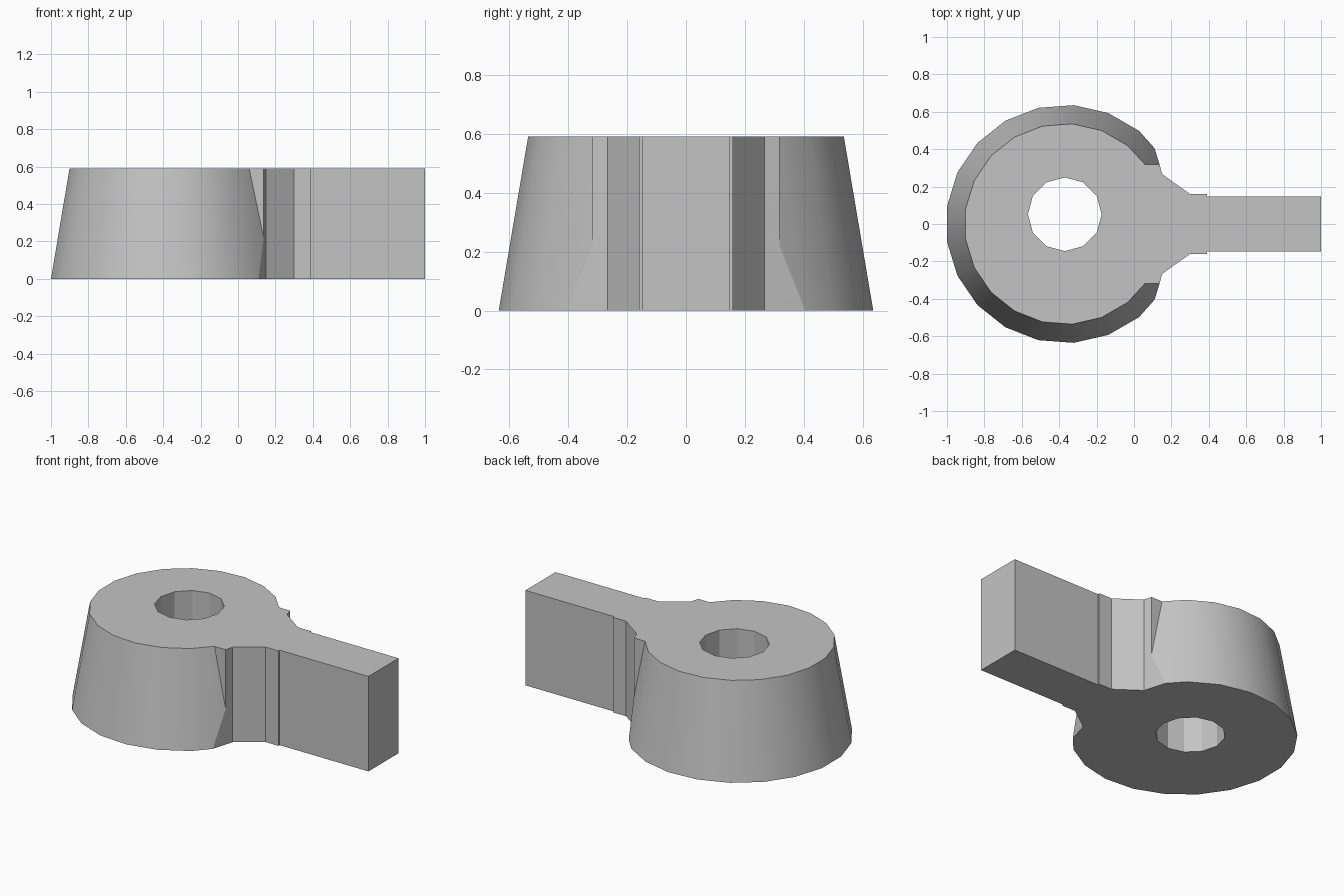
import bpy, bmesh
from math import sin, cos, pi, radians

cube = bpy.data.objects.get("Cube")
if cube:
    bpy.data.objects.remove(cube, do_unlink=True)

HEIGHT = 0.59
HUB_X = -0.37
STEP = 2 * pi / 21

grey = bpy.data.materials.new("plain_grey")
grey.use_nodes = True
colour = (0.55, 0.55, 0.55, 1)
grey.diffuse_color = colour
grey.node_tree.nodes["Principled BSDF"].inputs["Base Color"].default_value = colour

bm = bmesh.new()


def hub_arc(radius):
    """Half of the round hub outline, from the far end towards the neck."""
    angles = [pi - STEP * (k + 0.5) for k in range(8)]
    return [(HUB_X + radius * cos(a), radius * sin(a)) for a in angles]


def add_points(points, z, side):
    return [bm.verts.new((x, y * side, z)) for x, y in points]


def bridge(low, high):
    """Wall between two open rows of vertices."""
    for i in range(len(low) - 1):
        bm.faces.new((low[i], low[i + 1], high[i + 1], high[i]))


def loop_edges(verts):
    edges = []
    for a, b in zip(verts, verts[1:] + verts[:1]):
        edges.append(bm.edges.get((a, b)) or bm.edges.new((a, b)))
    return edges


# Half outlines: tapered hub, then straight neck and arm
neck = [(0.15, 0.267), (0.30, 0.16), (0.39, 0.16), (0.39, 0.148), (1.0, 0.148)]
low_hub = hub_arc(0.637) + [(0.11, 0.405)]
high_hub = hub_arc(0.537) + [(0.06, 0.317)]
halves = []
for side in (1, -1):
    low, high = add_points(low_hub, 0, side), add_points(high_hub, HEIGHT, side)
    low_neck, high_neck = add_points(neck, 0, side), add_points(neck, HEIGHT, side)
    bridge(low, high)
    bridge(low_neck, high_neck)
    # Small step where the tapered hub runs into the upright neck
    corner = add_points([(0.137, 0.317)], HEIGHT, side)[0]
    notch = add_points([(0.137, 0.317)], 0.22, side)[0]
    bm.faces.new((high[-1], notch, corner))
    bm.faces.new((high[-1], low[-1], notch))
    bm.faces.new((low[-1], low_neck[0], notch))
    bm.faces.new((notch, low_neck[0], high_neck[0], corner))
    halves.append((low + low_neck, high + [corner] + high_neck))

# Close the far hub facet and the arm end
(low_a, high_a), (low_b, high_b) = halves
for end in (0, -1):
    bm.faces.new((low_a[end], low_b[end], high_b[end], high_a[end]))

# Through hole
hole = [(HUB_X + 0.197 * cos(k * pi / 6), 0.052 + 0.197 * sin(k * pi / 6)) for k in range(12)]
hole_low, hole_high = add_points(hole, 0, 1), add_points(hole, HEIGHT, 1)
bridge(hole_low + hole_low[:1], hole_high + hole_high[:1])

# Flat top and bottom around the hole
for a, b, ring in ((low_a, low_b, hole_low), (high_a, high_b, hole_high)):
    rim = loop_edges(a + b[::-1]) + loop_edges(ring)
    bmesh.ops.triangle_fill(bm, edges=rim, use_beauty=True)

bmesh.ops.recalc_face_normals(bm, faces=bm.faces)
mesh = bpy.data.meshes.new("lever_knob")
bm.to_mesh(mesh)
bm.free()
mesh.materials.append(grey)
knob = bpy.data.objects.new("lever_knob", mesh)
bpy.context.collection.objects.link(knob)

# Smooth hub, crisp edges
bpy.ops.object.select_all(action="DESELECT")
knob.select_set(True)
bpy.context.view_layer.objects.active = knob
bpy.ops.object.shade_smooth_by_angle(angle=radians(25))
